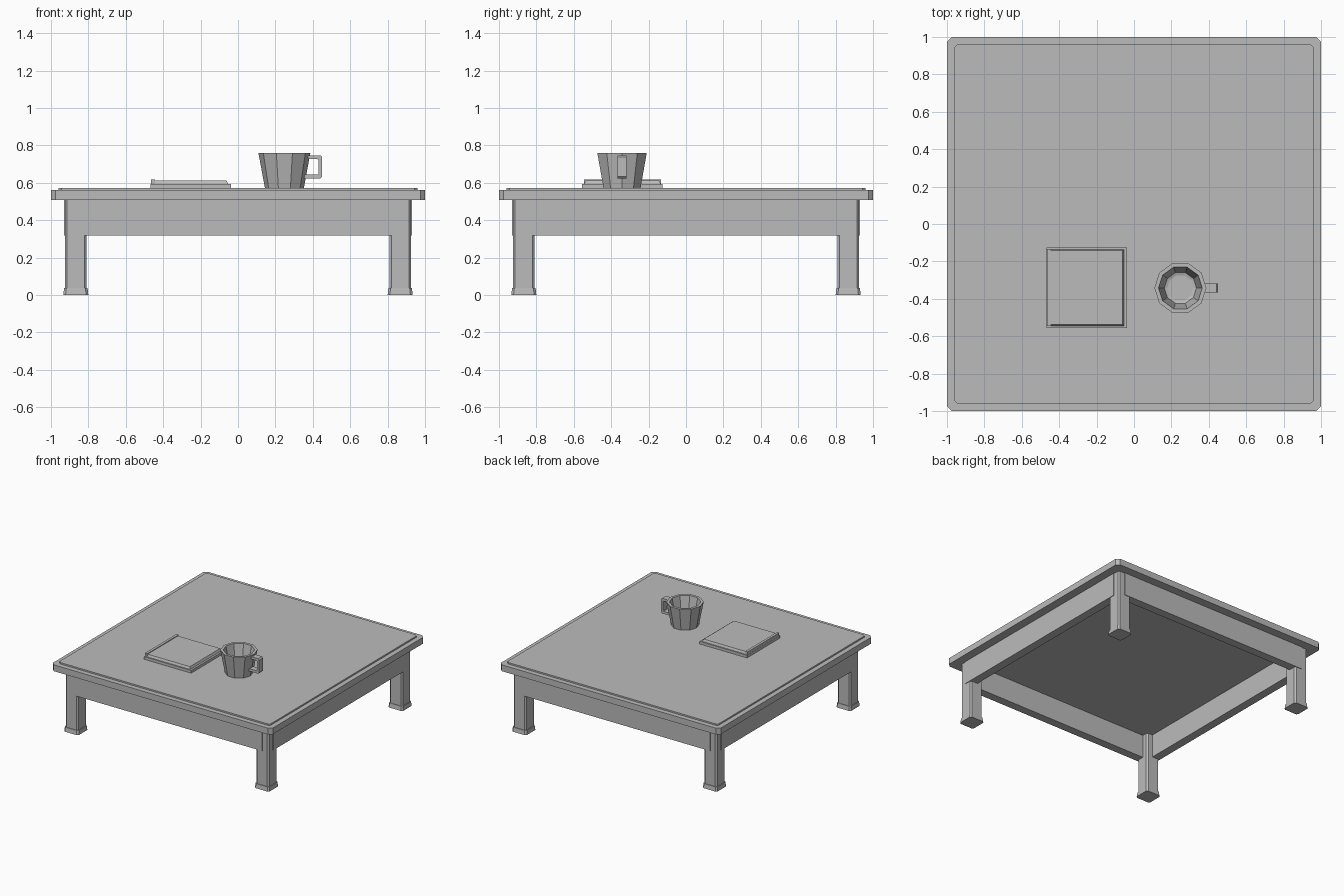
import bpy, bmesh, math
from mathutils import Matrix, Vector

if "Cube" in bpy.data.objects:
    bpy.data.objects.remove(bpy.data.objects["Cube"])

grey = bpy.data.materials.new("plain_grey")
grey.use_nodes = True
COLOUR = (0.5, 0.5, 0.5, 1)
grey.diffuse_color = COLOUR
grey.node_tree.nodes["Principled BSDF"].inputs["Base Color"].default_value = COLOUR


def finish(name, bm):
    bmesh.ops.recalc_face_normals(bm, faces=bm.faces)
    mesh = bpy.data.meshes.new(name)
    bm.to_mesh(mesh)
    bm.free()
    mesh.materials.append(grey)
    obj = bpy.data.objects.new(name, mesh)
    bpy.context.collection.objects.link(obj)
    return obj


def block(name, low, high, chamfer=0.0, taper=0.0):
    """Box with chamfered upright edges; taper pulls the top inwards."""
    low, high = Vector(low), Vector(high)
    bm = bmesh.new()
    bmesh.ops.create_cube(bm, size=1)
    bmesh.ops.scale(bm, vec=high - low, verts=bm.verts)
    for v in bm.verts:
        if v.co.z > 0:
            v.co.x -= math.copysign(taper, v.co.x)
            v.co.y -= math.copysign(taper, v.co.y)
    bmesh.ops.translate(bm, vec=(low + high) / 2, verts=bm.verts)
    if chamfer:
        upright = [e for e in bm.edges
                   if abs(e.verts[0].co.z - e.verts[1].co.z) > 1e-4]
        bmesh.ops.bevel(bm, geom=upright, offset=chamfer, segments=1, affect='EDGES')
    return finish(name, bm)


def lathe(name, profile, sides, centre):
    """Faceted turned shape from (radius, height) pairs, capped at both ends."""
    bm = bmesh.new()
    rings = []
    for r, z in profile:
        rings.append([bm.verts.new((centre[0] + r * math.cos(a), centre[1] + r * math.sin(a), z))
                      for a in (math.tau * i / sides for i in range(sides))])
    for a, b in zip(rings, rings[1:]):
        for i in range(sides):
            j = (i + 1) % sides
            bm.faces.new((a[i], a[j], b[j], b[i]))
    bm.faces.new(rings[0])
    bm.faces.new(rings[-1])
    return finish(name, bm)


def ribbon(name, outer, inner, y, half):
    """Band between two open outlines in the xz plane, given depth along y."""
    bm = bmesh.new()
    n = len(outer)
    loops = [[bm.verts.new((x, y + s * half, z)) for x, z in outer + inner[::-1]]
             for s in (-1, 1)]
    for side in loops:
        for i in range(n - 1):
            bm.faces.new((side[i], side[i + 1], side[-i - 2], side[-i - 1]))
    for i in range(2 * n):
        j = (i + 1) % (2 * n)
        bm.faces.new((loops[0][i], loops[0][j], loops[1][j], loops[1][i]))
    return finish(name, bm)


# Table top with a thin raised panel
TOP = 0.572
block("table_top", (-1, -1, 0.508), (1, 1, 0.56), chamfer=0.025)
block("top_panel", (-0.96, -0.96, 0.56), (0.96, 0.96, TOP), chamfer=0.015)

# Legs with feet
LEG = 0.867
for sx, side in ((-1, "right"), (1, "left")):
    for sy, end in ((-1, "front"), (1, "back")):
        x, y = sx * LEG, sy * LEG
        block(f"{end}_{side}_leg", (x - 0.058, y - 0.058, 0.03),
              (x + 0.058, y + 0.058, 0.508), chamfer=0.012)
        block(f"{end}_{side}_foot", (x - 0.067, y - 0.067, 0),
              (x + 0.067, y + 0.067, 0.036), chamfer=0.012, taper=0.004)

# Aprons, one per side, turned about the centre
for i, side in enumerate(("front", "left", "back", "right")):
    apron = block(f"{side}_apron", (-0.87, -0.93, 0.318), (0.87, -0.86, 0.508))
    apron.data.transform(Matrix.Rotation(i * math.pi / 2, 4, 'Z'))

# Notebook: cover, pages and binding strip
block("notebook_cover", (-0.467, -0.555, TOP), (-0.037, -0.125, 0.594))
block("notebook_pages", (-0.458, -0.545, 0.594), (-0.053, -0.135, 0.612), taper=0.008)
block("notebook_binding", (-0.466, -0.545, 0.594), (-0.445, -0.135, 0.618))

# Mug: outside wall, rim, inside wall and recessed floor
MUG = (0.248, -0.342)
lathe("mug", [(0.104, TOP), (0.139, 0.76), (0.117, 0.76), (0.086, 0.60), (0.07, 0.595)],
      10, MUG)
ribbon("mug_handle",
       [(0.365, 0.747), (0.44, 0.747), (0.45, 0.737), (0.45, 0.633), (0.44, 0.623), (0.348, 0.623)],
       [(0.365, 0.727), (0.425, 0.727), (0.43, 0.722), (0.43, 0.648), (0.425, 0.643), (0.352, 0.643)],
       MUG[1], 0.025)
